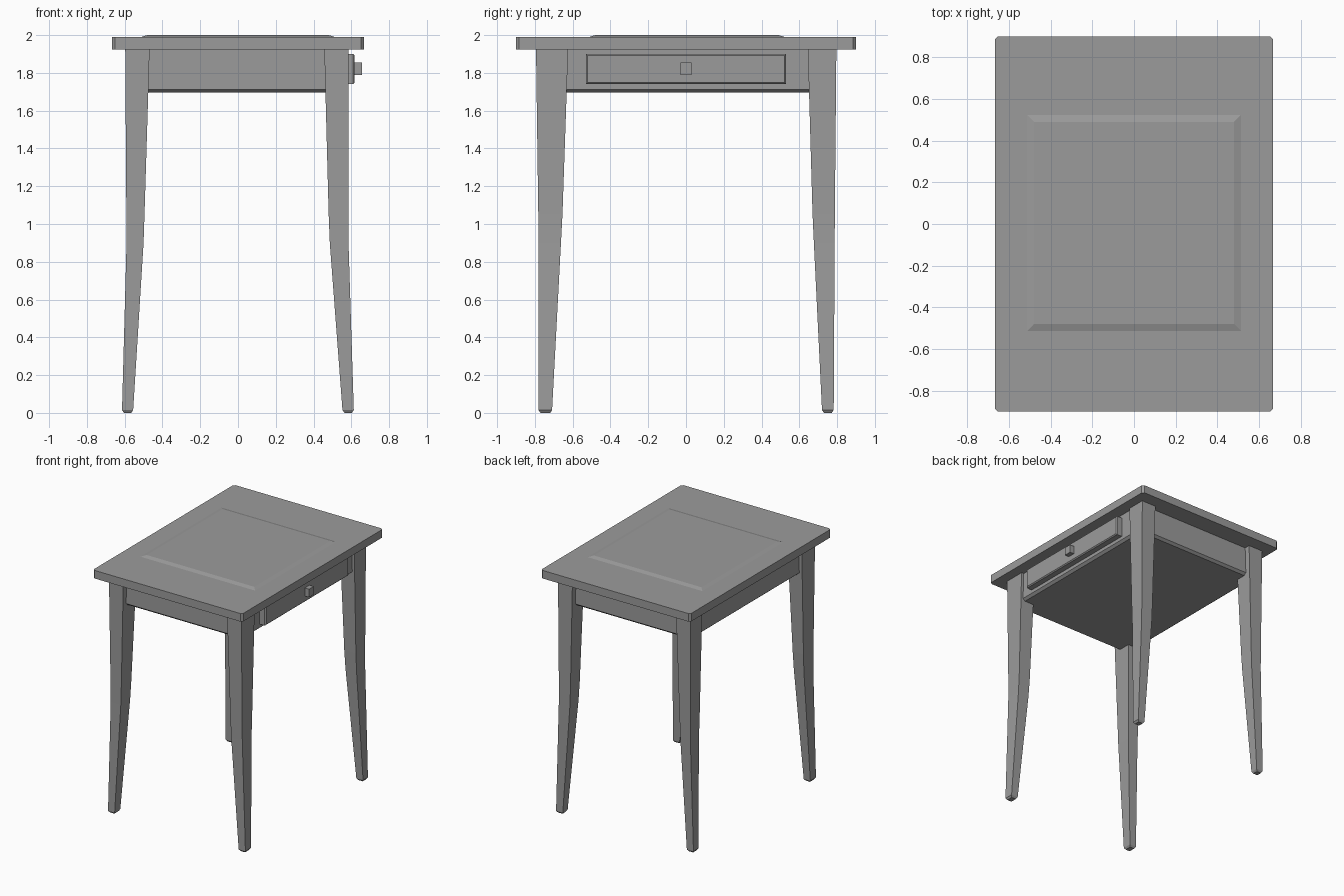
import bpy, bmesh

cube = bpy.data.objects.get("Cube")
if cube:
    bpy.data.objects.remove(cube, do_unlink=True)

grey = bpy.data.materials.new("plain grey")
grey.use_nodes = True
GREY = (0.33, 0.33, 0.33, 1)
grey.diffuse_color = GREY
grey.node_tree.nodes["Principled BSDF"].inputs["Base Color"].default_value = GREY


def loft(name, sections):
    """Skin a stack of rectangles given as (x0, x1, y0, y1, z)."""
    bm = bmesh.new()
    rings = [[bm.verts.new(p) for p in
              ((x0, y0, z), (x1, y0, z), (x1, y1, z), (x0, y1, z))]
             for x0, x1, y0, y1, z in sections]
    for low, high in zip(rings, rings[1:]):
        for i in range(4):
            j = (i + 1) % 4
            bm.faces.new((low[i], low[j], high[j], high[i]))
    bm.faces.new(rings[0][::-1])
    bm.faces.new(rings[-1])
    bmesh.ops.recalc_face_normals(bm, faces=bm.faces)
    mesh = bpy.data.meshes.new(name)
    bm.to_mesh(mesh)
    bm.free()
    mesh.materials.append(grey)
    obj = bpy.data.objects.new(name, mesh)
    bpy.context.collection.objects.link(obj)
    return obj


def bevel_edges(obj, width, rule):
    """Chamfer the edges picked by a rule on their two end points."""
    bm = bmesh.new()
    bm.from_mesh(obj.data)
    edges = [e for e in bm.edges if rule(e.verts[0].co, e.verts[1].co)]
    bmesh.ops.bevel(bm, geom=edges, offset=width, segments=1,
                    affect='EDGES', profile=0.5)
    bm.to_mesh(obj.data)
    bm.free()


def upright(a, b):
    return abs(a.z - b.z) > 0.01


# Table top with clipped corners
top = loft("table_top", [(-0.667, 0.667, -0.9, 0.9, z) for z in (1.925, 1.99)])
bevel_edges(top, 0.015, upright)

# Raised centre panel with sloping border
loft("raised_panel", [(-0.52, 0.52, -0.52, 0.53, 1.988),
                      (-0.48, 0.48, -0.48, 0.49, 2.0)])

# Apron box, chamfered along its lower edge
loft("apron", [(-0.55, 0.545, -0.73, 0.73, 1.695),
               (-0.57, 0.565, -0.75, 0.75, 1.712),
               (-0.57, 0.565, -0.75, 0.75, 1.925)])

# Drawer front and its square knob
drawer = loft("drawer_front", [(0.55, 0.618, -0.53, 0.53, z) for z in (1.74, 1.9)])
bevel_edges(drawer, 0.008, lambda a, b: min(a.x, b.x) > 0.6)
loft("drawer_knob", [(0.61, 0.656, -0.03, 0.03, z) for z in (1.79, 1.855)])

# Tapered legs, kicking outward below the knee: z, then inner and outer limits
HEIGHTS = (0.015, 0.9, 1.05, 1.925)
LEFT_X = ((0.553, 0.613), (0.486, 0.585), (0.48, 0.584), (0.457, 0.586))
RIGHT_X = ((0.555, 0.614), (0.5, 0.59), (0.495, 0.591), (0.468, 0.597))
FRONT_Y = ((0.709, 0.781), (0.662, 0.781), (0.654, 0.782), (0.624, 0.794))
BACK_Y = ((0.72, 0.782), (0.677, 0.787), (0.67, 0.788), (0.645, 0.796))


def side(limits, sign):
    return sorted(sign * v for v in limits)


for x_name, xs, sx in (("left", LEFT_X, 1), ("right", RIGHT_X, -1)):
    for y_name, ys, sy in (("front", FRONT_Y, -1), ("back", BACK_Y, 1)):
        rows = [(*side(x, sx), *side(y, sy), z)
                for x, y, z in zip(xs, ys, HEIGHTS)]
        x0, x1, y0, y1, _ = rows[0]
        c = 0.01
        foot = (x0 + c, x1 - c, y0 + c, y1 - c, 0)
        loft(f"{y_name}_{x_name}_leg", [foot] + rows)
